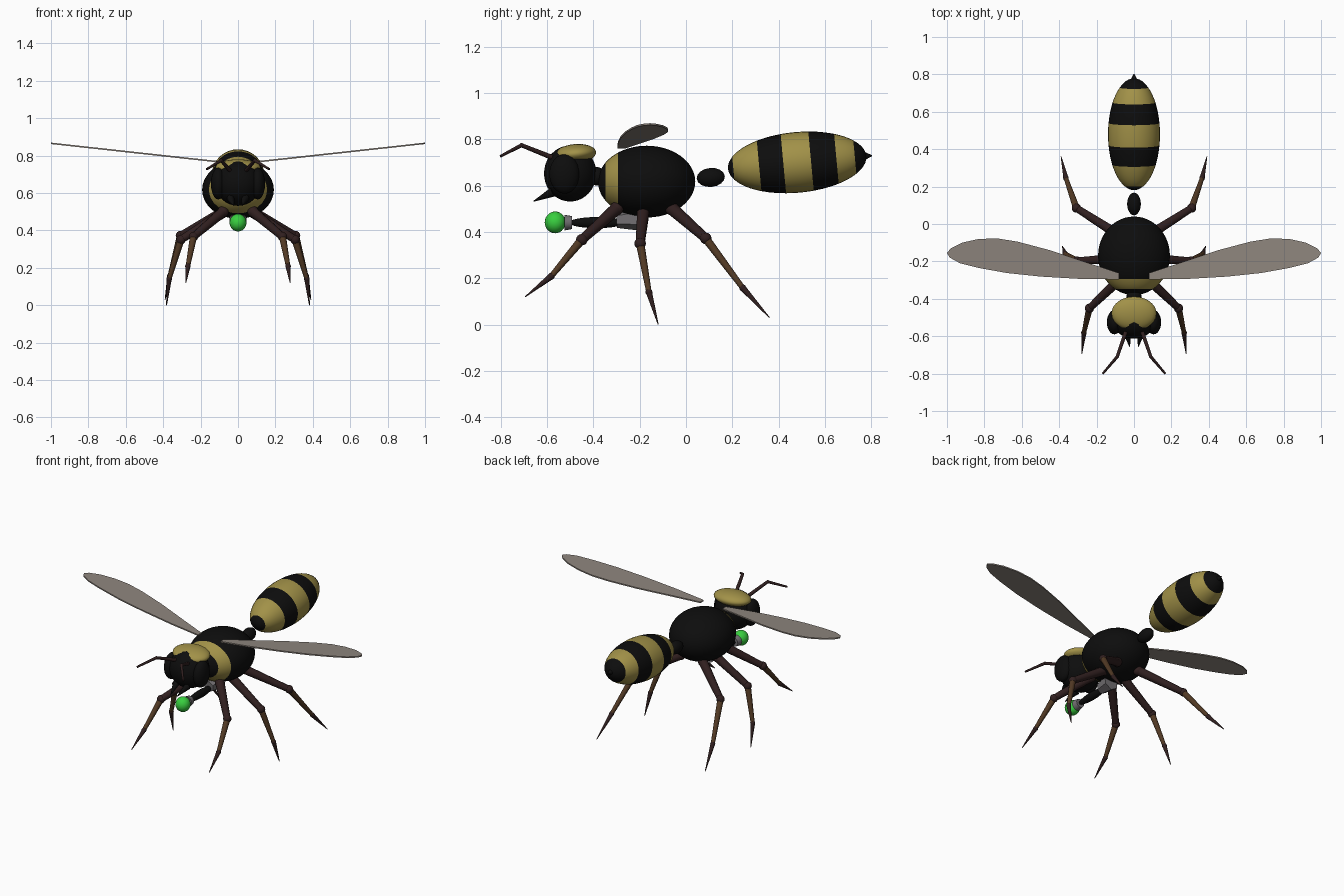
import bpy, bmesh, math
from mathutils import Vector, Matrix

if "Cube" in bpy.data.objects:
    bpy.data.objects.remove(bpy.data.objects["Cube"])


def material(name, rgb):
    m = bpy.data.materials.new(name)
    m.diffuse_color = (*rgb, 1)
    m.use_nodes = True
    m.node_tree.nodes["Principled BSDF"].inputs["Base Color"].default_value = m.diffuse_color
    return m


BLACK = material("black", (0.004, 0.004, 0.004))
YELLOW = material("dull_yellow", (0.36, 0.285, 0.065))
MAROON = material("dark_maroon", (0.030, 0.014, 0.014))
BROWN = material("leg_brown", (0.085, 0.042, 0.018))
WING = material("wing_grey", (0.27, 0.235, 0.205))
GREY = material("metal_grey", (0.17, 0.16, 0.17))
GREEN = material("bright_green", (0.04, 0.62, 0.05))


def finish(bm, name, mats, smooth=True):
    bmesh.ops.recalc_face_normals(bm, faces=bm.faces)
    me = bpy.data.meshes.new(name)
    for f in bm.faces:
        f.smooth = smooth
    bm.to_mesh(me)
    bm.free()
    for m in mats:
        me.materials.append(m)
    if smooth:
        me.set_sharp_from_angle(angle=math.radians(40))
    ob = bpy.data.objects.new(name, me)
    bpy.context.collection.objects.link(ob)
    return ob


def ellipsoid(name, center, radii, mats, bands=(), tilt=0, segs=32, rings=20):
    """Ellipsoid turned about the y axis; colours alternate at the y offsets in bands."""
    cuts = [-math.cos(math.pi * i / rings) for i in range(1, rings)]
    marks = [b / radii[1] for b in bands]
    cuts = sorted([c for c in cuts if all(abs(c - b) > 0.03 for b in marks)] + marks)
    bm = bmesh.new()
    loops = []
    for c in cuts:
        r = math.sqrt(1 - c * c)
        loops.append([bm.verts.new((radii[0] * r * math.cos(a), radii[1] * c, radii[2] * r * math.sin(a)))
                      for a in (2 * math.pi * k / segs for k in range(segs))])
    front = bm.verts.new((0, -radii[1], 0))
    back = bm.verts.new((0, radii[1], 0))
    for k in range(segs):
        j = (k + 1) % segs
        bm.faces.new((front, loops[0][k], loops[0][j]))
        bm.faces.new((back, loops[-1][k], loops[-1][j]))
        for a, b in zip(loops, loops[1:]):
            bm.faces.new((a[k], a[j], b[j], b[k]))
    for f in bm.faces:
        y = f.calc_center_median().y
        f.material_index = sum(y > b for b in bands) % 2
    ob = finish(bm, name, mats)
    ob.location = center
    ob.rotation_euler.x = math.radians(tilt)
    return ob


def add_rod(bm, a, b, r1, r2, mat=0, segs=10):
    a, b = Vector(a), Vector(b)
    d = b - a
    mtx = Matrix.Translation((a + b) / 2) @ d.to_track_quat('Z', 'Y').to_matrix().to_4x4()
    old = set(bm.faces)
    bmesh.ops.create_cone(bm, cap_ends=True, segments=segs, radius1=r1, radius2=r2,
                          depth=d.length, matrix=mtx)
    for f in set(bm.faces) - old:
        f.material_index = mat


def add_ball(bm, p, r, mat=0):
    old = set(bm.faces)
    bmesh.ops.create_uvsphere(bm, u_segments=12, v_segments=8, radius=r, matrix=Matrix.Translation(p))
    for f in set(bm.faces) - old:
        f.material_index = mat


def rod(name, a, b, r1, r2, mat, segs=16, smooth=True):
    bm = bmesh.new()
    add_rod(bm, a, b, r1, r2, 0, segs)
    return finish(bm, name, [mat], smooth)


# Body
ellipsoid("abdomen", (0, 0.48, 0.70), (0.139, 0.30, 0.131), [BLACK, YELLOW],
          (-0.277, -0.165, -0.06, 0.06, 0.17, 0.25), tilt=5.3, rings=28)
rod("stinger", (0, 0.755, 0.727), (0, 0.803, 0.729), 0.026, 0.002, BLACK)
ellipsoid("waist", (0, 0.107, 0.635), (0.037, 0.061, 0.041), [BLACK], tilt=5, segs=12, rings=8)
ellipsoid("thorax", (0, -0.17, 0.617), (0.192, 0.21, 0.155), [BLACK, YELLOW], (-0.178, -0.123), rings=24)
ellipsoid("neck", (0, -0.385, 0.64), (0.04, 0.04, 0.04), [BLACK], segs=16, rings=10)

# Head
ellipsoid("head", (0, -0.50, 0.652), (0.122, 0.113, 0.121), [BLACK])
ellipsoid("head_cap", (0, -0.478, 0.737), (0.12, 0.09, 0.042), [YELLOW], tilt=5)

# Wing outline in plan, rising outward
OUTLINE = [(0.08, -0.262), (0.24, -0.21), (0.45, -0.14), (0.62, -0.095), (0.73, -0.077),
           (0.83, -0.08), (0.92, -0.10), (0.98, -0.13), (1.0, -0.155), (0.985, -0.18),
           (0.93, -0.21), (0.83, -0.235), (0.68, -0.262), (0.5, -0.281), (0.28, -0.294), (0.08, -0.296)]

# Leg joints: hip, knee, ankle, tip
LEGS = {
    "front": [(0.08, -0.30, 0.50), (0.238, -0.45, 0.366), (0.268, -0.582, 0.208), (0.279, -0.694, 0.12)],
    "middle": [(0.07, -0.183, 0.50), (0.305, -0.198, 0.35), (0.368, -0.16, 0.14), (0.382, -0.12, 0.0)],
    "rear": [(0.08, -0.06, 0.50), (0.308, 0.085, 0.372), (0.364, 0.245, 0.158), (0.39, 0.36, 0.03)],
}

for side, s in (("right", 1), ("left", -1)):
    def at(p):
        return Vector((p[0] * s, p[1], p[2]))

    ellipsoid("eye_" + side, at((0.105, -0.525, 0.65)), (0.04, 0.065, 0.085), [BLACK], segs=20, rings=12)
    rod("mandible_" + side, at((0.04, -0.575, 0.572)), at((0.022, -0.658, 0.532)), 0.021, 0.002, BLACK, 10)

    # Antenna
    bm = bmesh.new()
    base, elbow, tip = (at(p) for p in ((0.045, -0.58, 0.722), (0.09, -0.71, 0.774), (0.167, -0.80, 0.727)))
    add_rod(bm, base, elbow, 0.011, 0.009)
    add_ball(bm, elbow, 0.0095)
    add_rod(bm, elbow, tip, 0.009, 0.006)
    finish(bm, "antenna_" + side, [MAROON])

    # Wing plate
    bm = bmesh.new()
    top, low = [[bm.verts.new((x * s, y, 0.764 + 0.11 * (x - 0.08) + h)) for x, y in OUTLINE]
                for h in (0.004, -0.004)]
    bm.faces.new(top)
    bm.faces.new(low[::-1])
    for i in range(len(top)):
        j = (i + 1) % len(top)
        bm.faces.new((top[i], low[i], low[j], top[j]))
    finish(bm, "wing_" + side, [WING], smooth=False)

    # Legs
    for name, pts in LEGS.items():
        hip, knee, ankle, tip = (at(p) for p in pts)
        bm = bmesh.new()
        add_ball(bm, hip, 0.03)
        add_rod(bm, hip, knee, 0.028, 0.020)
        add_ball(bm, knee, 0.025)
        add_rod(bm, knee, ankle, 0.019, 0.012, 1)
        add_ball(bm, ankle, 0.015)
        add_rod(bm, ankle, tip, 0.014, 0.002)
        finish(bm, f"{name}_leg_{side}", [MAROON, BROWN])

# Underslung device: mount, barrel, collar and glowing bulb
rod("device_mount", (0, -0.30, 0.452), (0, -0.21, 0.458), 0.035, 0.052, GREY, 6, False)
ellipsoid("device_barrel", (0, -0.385, 0.44), (0.024, 0.12, 0.024), [BLACK], segs=16, rings=12)
rod("device_collar", (0, -0.525, 0.44), (0, -0.492, 0.44), 0.034, 0.028, GREY)
ellipsoid("device_bulb", (0, -0.565, 0.441), (0.045, 0.045, 0.047), [GREEN], segs=24, rings=14)
